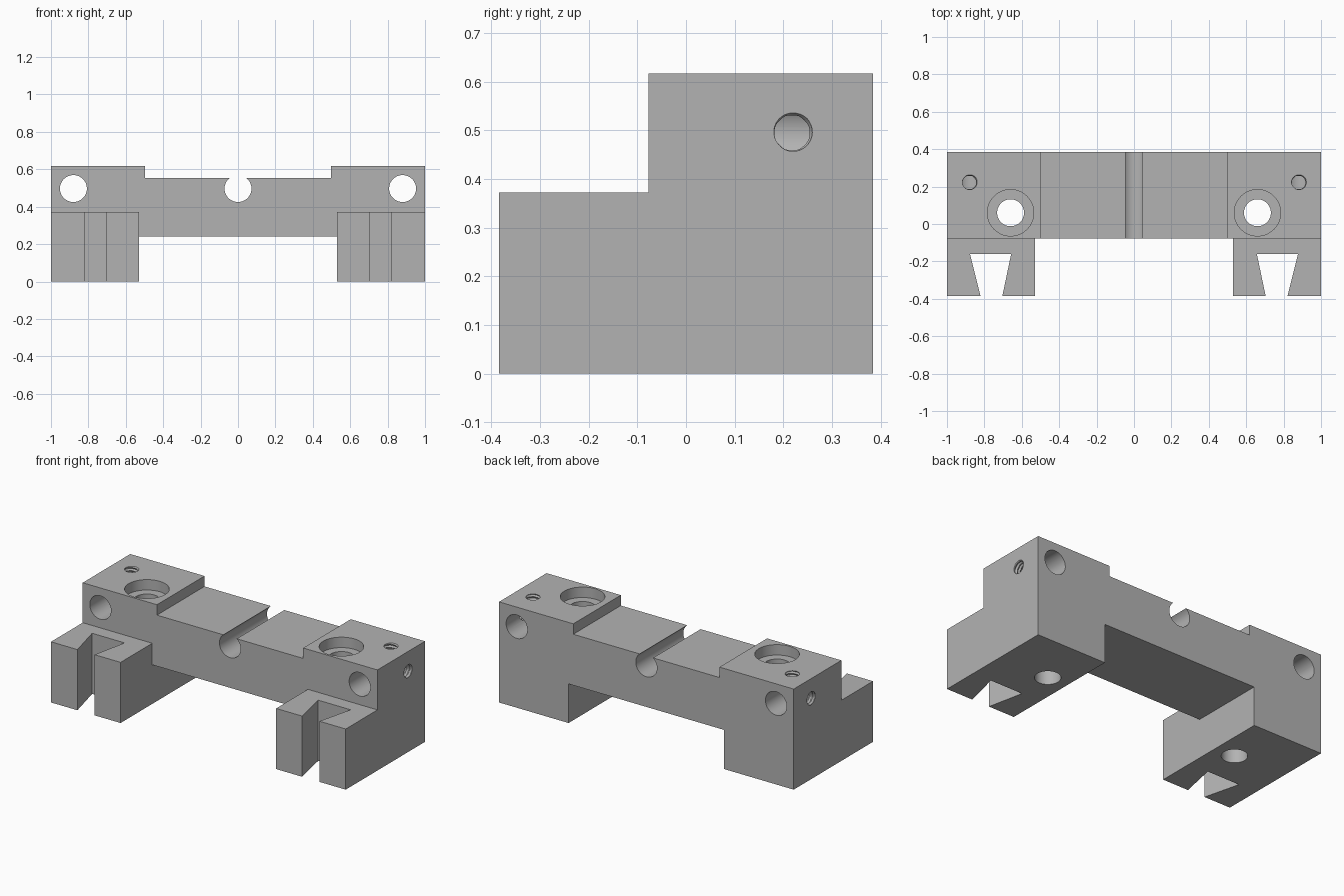
import bpy
import bmesh
from math import sin, cos, pi
from mathutils import Matrix, Vector

if "Cube" in bpy.data.objects:
    bpy.data.objects.remove(bpy.data.objects["Cube"])

grey = bpy.data.materials.new("matte grey")
grey.use_nodes = True
grey.diffuse_color = (0.45, 0.45, 0.45, 1)
grey.node_tree.nodes["Principled BSDF"].inputs["Base Color"].default_value = grey.diffuse_color

HOLE_Z, HOLE_X = 0.497, 0.88
TOP, STEP = 0.617, 0.553
BACK, FACE = 0.384, -0.077


def finish(name, bm):
    """Turn a bmesh into a named object."""
    bmesh.ops.recalc_face_normals(bm, faces=bm.faces)
    mesh = bpy.data.meshes.new(name)
    bm.to_mesh(mesh)
    bm.free()
    mesh.materials.append(grey)
    obj = bpy.data.objects.new(name, mesh)
    bpy.context.scene.collection.objects.link(obj)
    return obj


def prism(name, points, direction):
    """Extrude a closed outline of 3D points."""
    bm = bmesh.new()
    face = bm.faces.new([bm.verts.new(p) for p in points])
    ext = bmesh.ops.extrude_face_region(bm, geom=[face])
    verts = [v for v in ext["geom"] if isinstance(v, bmesh.types.BMVert)]
    bmesh.ops.translate(bm, verts=verts, vec=direction)
    return finish(name, bm)


def rod(name, start, end, radius):
    """Round cutter between two points."""
    start, end = Vector(start), Vector(end)
    axis = end - start
    bm = bmesh.new()
    turn = axis.to_track_quat('Z', 'Y').to_matrix().to_4x4()
    bmesh.ops.create_cone(bm, cap_ends=True, segments=64, radius1=radius, radius2=radius,
                          depth=axis.length,
                          matrix=Matrix.Translation((start + end) / 2) @ turn)
    return finish(name, bm)


def thread(name, start, axis, length=0.11, pitch=0.02, sides=32):
    """Helically threaded cutter running along an axis."""
    turn = Vector(axis).to_track_quat('Z', 'Y').to_matrix()
    bm = bmesh.new()
    rings = []
    count = round(length / pitch * 8)
    for k in range(count + 1):
        z = length * k / count
        ring = []
        for s in range(sides):
            phase = (z / pitch - s / sides) % 1
            r = 0.036 + 0.014 * abs(phase - 0.5)
            a = 2 * pi * s / sides
            ring.append(bm.verts.new(Vector(start) + turn @ Vector((r * cos(a), r * sin(a), z))))
        rings.append(ring)
    for low, high in zip(rings, rings[1:]):
        for s in range(sides):
            t = (s + 1) % sides
            bm.faces.new((low[s], low[t], high[t], high[s]))
    # Fan caps around centre points
    for ring, z in ((rings[0], 0), (rings[-1], length)):
        centre = bm.verts.new(Vector(start) + turn @ Vector((0, 0, z)))
        for s in range(sides):
            bm.faces.new((ring[s], ring[(s + 1) % sides], centre))
    return finish(name, bm)


# Main bracket: stepped side outline across the full width
outline = [(-BACK, 0), (BACK, 0), (BACK, TOP), (FACE, TOP), (FACE, 0.372), (-BACK, 0.372)]
bracket = prism("mounting_bracket", [(-1, y, z) for y, z in outline], (2, 0, 0))

# Gap between the feet and under the bridge
gap = [(-0.5, -0.1), (0.5, -0.1), (0.5, 0.24), (FACE, 0.24), (FACE, 0.5), (-0.5, 0.5)]
cutters = [prism("foot_gap", [(-0.528, y, z) for y, z in gap], (1.056, 0, 0))]

# Lowered middle of the bridge
recess = [(-0.5, STEP), (0.5, STEP), (0.5, 0.7), (-0.5, 0.7)]
cutters.append(prism("bridge_recess", [(-0.496, y, z) for y, z in recess], (0.992, 0, 0)))

# Round centre groove
cutters.append(rod("centre_groove", (0, -0.2, HOLE_Z), (0, 0.5, HOLE_Z), 0.072))

for side, label in ((-1, "right"), (1, "left")):
    # Dovetail slot, narrow at the front
    slot = [(0.707, -0.4), (0.817, -0.4), (0.877, -0.161), (0.657, -0.161)]
    cutters.append(prism(label + "_dovetail", [(side * x, y, -0.1) for x, y in slot], (0, 0, 0.6)))
    # Rod hole from front to back
    x = side * HOLE_X
    cutters.append(rod(label + "_rod_hole", (x, -0.2, HOLE_Z), (x, 0.5, HOLE_Z), 0.072))
    # Vertical bolt hole with a counterbore
    x = side * 0.66
    cutters.append(rod(label + "_bolt_hole", (x, 0.06, -0.1), (x, 0.06, 0.7), 0.072))
    cutters.append(rod(label + "_counterbore", (x, 0.06, STEP), (x, 0.06, 0.7), 0.124))
    # Threaded set screw holes on the end and the top
    cutters.append(thread(label + "_end_screw", (side * 1.008, 0.218, 0.495), (-side, 0, 0)))
    cutters.append(thread(label + "_top_screw", (side * HOLE_X, 0.222, TOP + 0.008), (0, 0, -1)))

# Cut every opening, then drop the cutters
bpy.ops.object.select_all(action='DESELECT')
bpy.context.view_layer.objects.active = bracket
bracket.select_set(True)
for cutter in cutters:
    cutter.hide_render = True
    mod = bracket.modifiers.new(cutter.name, 'BOOLEAN')
    mod.operation = 'DIFFERENCE'
    mod.solver = 'EXACT'
    mod.object = cutter
    bpy.ops.object.modifier_apply(modifier=mod.name)
    bpy.data.objects.remove(cutter)

bpy.ops.object.shade_smooth_by_angle(angle=0.5)
